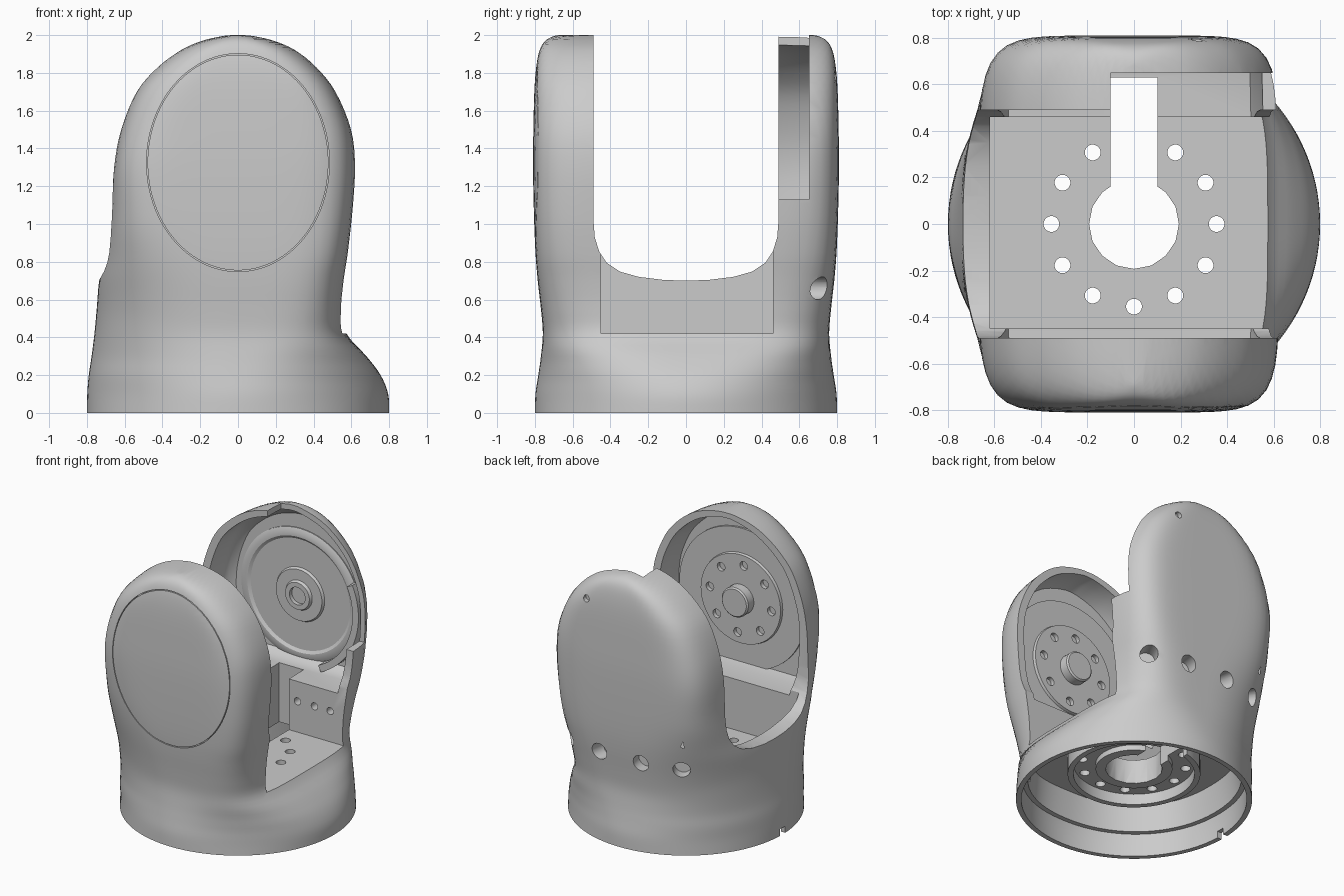
import bpy, bmesh
from math import sin, cos, pi, radians
from mathutils import Vector

if "Cube" in bpy.data.objects:
    bpy.data.objects.remove(bpy.data.objects["Cube"])

# Shell stations: z, left half-width, right half-width, half-depth, left and right squareness
ROWS = [(0, .8, .8, .8, 2, 2), (.1, .798, .795, .797, 2, 2), (.2, .79, .755, .782, 2.1, 2.2),
        (.3, .775, .68, .768, 2.2, 2.7), (.42, .76, .575, .758, 2.4, 3.8), (.55, .748, .557, .768, 2.6, 4.5),
        (.7, .735, .565, .785, 3, 5.2), (.85, .705, .585, .797, 3.8, 6), (1.05, .677, .608, .805, 5.2, 6.5),
        (1.3, .66, .623, .81, 6.5, 6.5), (1.5, .622, .602, .808, 6.5, 6.5), (1.7, .54, .52, .803, 6.2, 6.2),
        (1.83, .43, .42, .793, 5.5, 5.5), (1.92, .31, .31, .775, 4.8, 4.8), (1.97, .2, .2, .745, 4, 4),
        (1.995, .09, .09, .7, 3.5, 3.5), (2, .03, .03, .67, 3.5, 3.5)]


def spline(rows, sub=4):
    out = []
    for i in range(len(rows) - 1):
        p0, p1, p2, p3 = rows[max(i - 1, 0)], rows[i], rows[i + 1], rows[min(i + 2, len(rows) - 1)]
        for k in range(sub):
            t = k / sub
            out.append(tuple(b + .5 * t * (c - a + t * (2 * a - 5 * b + 4 * c - d + t * (3 * (b - c) + d - a)))
                             for a, b, c, d in zip(p0, p1, p2, p3)))
    return out + [rows[-1]]


def section(row, scale=1, z=None, seg=112):
    zz, xl, xr, b, nl, nr = row
    ring = []
    for i in range(seg):
        c, s = cos(2 * pi * i / seg), sin(2 * pi * i / seg)
        a, n = (xr, nr) if c >= 0 else (xl, nl)
        r = scale * (abs(c / a) ** n + abs(s / b) ** n) ** (-1 / n)
        ring.append((r * c, r * s, zz if z is None else z))
    return ring


# Each part is (list of rings, closed into a tube or capped)
def build(name, parts):
    bm = bmesh.new()
    for rings, closed in parts:
        vs = [[bm.verts.new(p) for p in r] for r in rings]
        n = len(vs[0])
        for a, b in zip(vs, vs[1:] + (vs[:1] if closed else [])):
            for i in range(n):
                bm.faces.new((a[i], a[(i + 1) % n], b[(i + 1) % n], b[i]))
        if not closed:
            bm.faces.new(vs[0])
            bm.faces.new(vs[-1])
    bmesh.ops.recalc_face_normals(bm, faces=bm.faces)
    me = bpy.data.meshes.new(name)
    bm.to_mesh(me)
    bm.free()
    ob = bpy.data.objects.new(name, me)
    bpy.context.collection.objects.link(ob)
    return ob


def cyl(c, axis, r, length, seg=24):
    axis = Vector(axis).normalized()
    u = axis.orthogonal().normalized()
    v = axis.cross(u)
    return [[Vector(c) + axis * h + (u * cos(2 * pi * i / seg) + v * sin(2 * pi * i / seg)) * r
             for i in range(seg)] for h in (-length / 2, length / 2)], False


def box(x0, x1, y0, y1, z0, z1):
    return [[(x0, y0, z), (x1, y0, z), (x1, y1, z), (x0, y1, z)] for z in (z0, z1)], False


def lathe_y(profile, zc, sx=1, sz=1, seg=64):
    return [[(r * sx * cos(2 * pi * i / seg), y, zc + r * sz * sin(2 * pi * i / seg))
             for i in range(seg)] for r, y in profile], False


def boolean(ob, parts, op='DIFFERENCE'):
    cutter = build('cutter', parts)
    cutter.hide_render = True
    m = ob.modifiers.new('cut', 'BOOLEAN')
    m.operation, m.object, m.solver = op, cutter, 'EXACT'
    bpy.context.view_layer.objects.active = ob
    bpy.ops.object.modifier_apply(modifier=m.name)
    bpy.data.objects.remove(cutter)


def smooth(ob, angle=30):
    bpy.ops.object.select_all(action='DESELECT')
    ob.select_set(True)
    bpy.context.view_layer.objects.active = ob
    bpy.ops.object.shade_smooth_by_angle(angle=radians(angle))


# Outer shell, and the oval front cover cut from the same surface
rows = spline(ROWS)
shell = ([section(r) for r in rows], False)
body = build('fork_housing', [shell])
cover = build('front_cover', [shell])
boolean(cover, [lathe_y([(.989, -1), (.989, -.745)], 1.325, .484, .577, 96)], 'INTERSECT')
smooth(cover)
boolean(body, [lathe_y([(1, -1), (1, -.75)], 1.325, .484, .577, 96)])

# Hollow base
low, mid, high = rows[0], rows[8], rows[14]
boolean(body, [([section(low, .955, -.1), section(low, .955, .1), section(mid, .955, .17),
                 section(mid, .91, .17), section(high, .88, .36)], False)])

# Bearing ring under the floor plate
prof = [(.12, .39), (.12, .24), (.26, .24), (.26, .28), (.41, .28), (.41, .2), (.45, .2), (.45, .39)]
boolean(body, [([[(r * cos(2 * pi * i / 64), r * sin(2 * pi * i / 64), z) for i in range(64)]
                 for r, z in prof], True)], 'UNION')

# U-shaped gap between the two cheeks
half = [(.49, 2.5), (.49, 1.02), (.483, .93), (.46, .855), (.42, .795), (.35, .748), (.25, .72), (.12, .704)]
gap = half + [(0, .7)] + [(-y, z) for y, z in reversed(half)]
boolean(body, [([[(x, y, z) for y, z in gap] for x in (-1.2, 1.2)], False)])
boolean(body, [box(-.62, 1.2, -.45, .46, .42, 1.5)])


# Cheek cavities follow the cheek outline
def outline(y, s):
    right, left = [], []
    for z, xl, xr, b, nl, nr in rows:
        if z >= .74:
            f = lambda n: max(1 - (.66 / b) ** n, .01) ** (1 / n)
            right.append((s * xr * f(nr), y, 1.3 + s * (z - 1.3)))
            left.append((-s * xl * f(nl), y, 1.3 + s * (z - 1.3)))
    return right + left[::-1]


boolean(body, [([outline(y, s) for y, s in ((-.4, .95), (-.6, .94), (-.68, .9))], False)])
boolean(body, [([outline(y, s) for y, s in ((.4, .95), (.66, .94), (.71, .91), (.745, .85))], False)])

# Cut-back rim on the right half of the back cheek
boolean(body, [box(-.1, 1.2, .3, .65, 1.13, 2.3)])

# Floor opening with cable slot, and the bolt circle
boolean(body, [cyl((0, 0, .3), (0, 0, 1), .193, 1, 16)])
boolean(body, [box(-.1, .1, .05, .63, -.1, 1.0)])
boolean(body, [cyl((.355 * cos(k * pi / 6), .355 * sin(k * pi / 6), .3), (0, 0, 1), .034, .6, 20)
               for k in range(12) if k != 3])

# Screw recesses on the back, ledge holes, pin hole and base notch
holes = [cyl((s * x, y, .66), (s * x * .8, y, 0), .06, .2) for s in (-1, 1) for x, y in ((.46, .71), (.17, .78))]
holes += [cyl((s * x, .46, .65), (0, 1, 0), .027, .12, 16) for s in (-1, 1) for x in (.17, .31, .44)]
holes += [cyl((.27, .8, 1.78), (0, 1, 0), .025, .08, 16), box(-.9, -.7, -.03, .03, -.1, .05)]
boolean(body, holes)
smooth(body)

# Motor flange inside the front cheek
motor = build('motor_flange', [lathe_y([(.52, -.7), (.52, -.665), (.335, -.665), (.33, -.645),
                                        (.11, -.645), (.11, -.58), (.1, -.57)], 1.3)])
boolean(motor, [cyl((.255 * cos(k * pi / 4 + .1), -.645, 1.3 + .255 * sin(k * pi / 4 + .1)), (0, 1, 0), .032, .06, 18)
                for k in range(8)])
smooth(motor)

# Pivot disc inside the back cheek
pivot = build('pivot_disc', [lathe_y([(.49, .75), (.49, .738), (.46, .725), (.43, .725), (.41, .738), (.2, .738),
                                      (.19, .72), (.11, .72), (.1, .7), (.065, .7), (.065, .73), (.001, .73)], 1.3)])
smooth(pivot)

# Curved cable guide along the right wall of the back cheek
arc = []
for k in range(25):
    a = radians(25 - k * 90 / 24)
    arc.append([(r * cos(a), y, 1.3 + r * sin(a)) for r, y in ((.49, .652), (.54, .652), (.54, .73), (.49, .73))])
smooth(build('cable_guide', [(arc, False)]))
